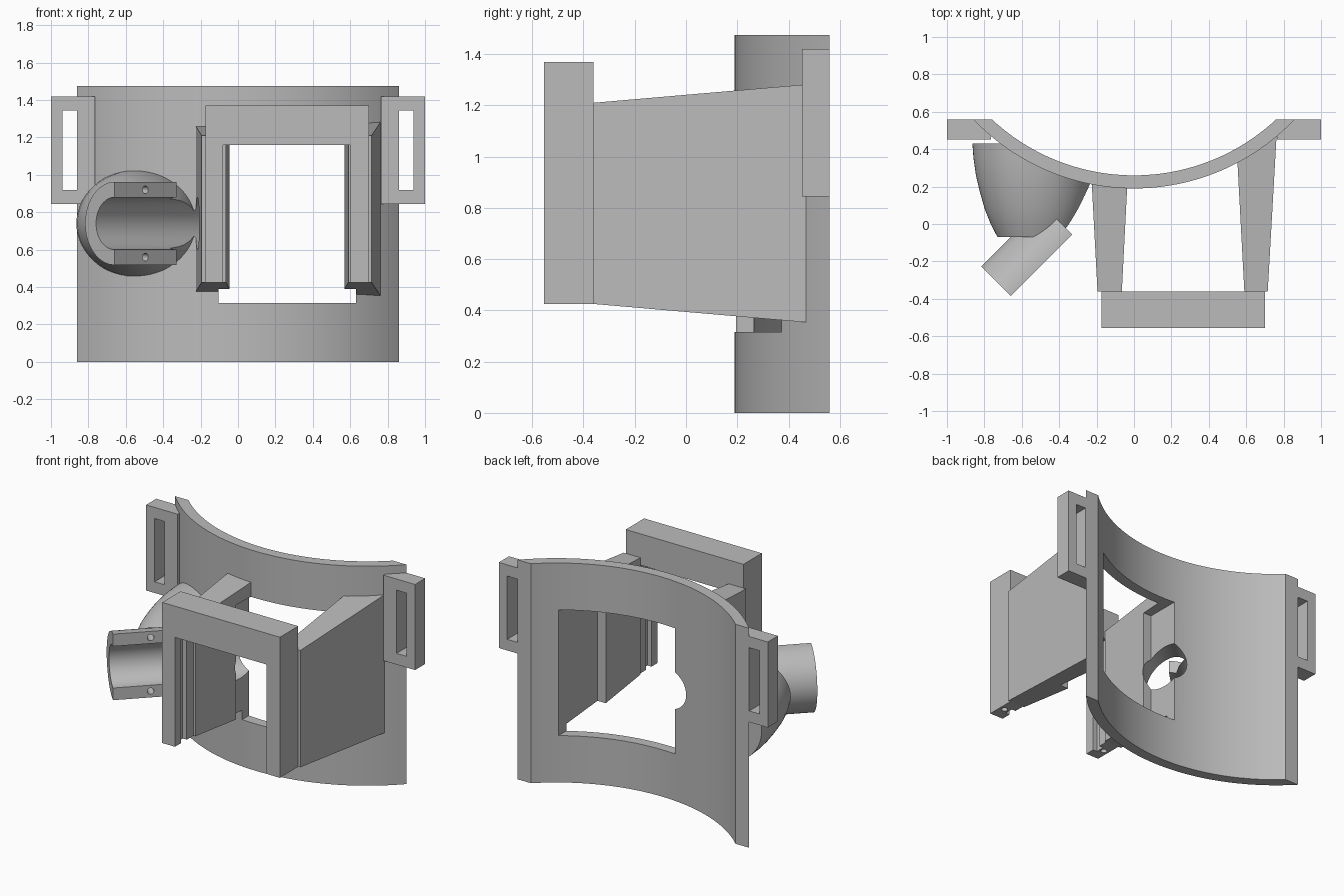
import bpy, bmesh
from math import sin, cos, asin, pi, sqrt
from mathutils import Vector

if "Cube" in bpy.data.objects:
    bpy.data.objects.remove(bpy.data.objects["Cube"], do_unlink=True)

grey = bpy.data.materials.new("plain grey")
grey.use_nodes = True
grey.diffuse_color = (0.5, 0.5, 0.5, 1)
grey.node_tree.nodes["Principled BSDF"].inputs["Base Color"].default_value = grey.diffuse_color


def loft(name, rings):
    """Closed solid through matching rings of points, capped at both ends."""
    bm = bmesh.new()
    loops = [[bm.verts.new(p) for p in ring] for ring in rings]
    n = len(loops[0])
    for a, b in zip(loops, loops[1:]):
        for i in range(n):
            j = (i + 1) % n
            bm.faces.new((a[i], a[j], b[j], b[i]))
    bm.faces.new(loops[0])
    bm.faces.new(loops[-1])
    bmesh.ops.recalc_face_normals(bm, faces=bm.faces)
    mesh = bpy.data.meshes.new(name)
    bm.to_mesh(mesh)
    bm.free()
    mesh.materials.append(grey)
    obj = bpy.data.objects.new(name, mesh)
    bpy.context.collection.objects.link(obj)
    return obj


def upright(name, outline, z0, z1):
    return loft(name, [[(x, y, z) for x, y in outline] for z in (z0, z1)])


def box(name, x0, x1, y0, y1, z0, z1):
    return upright(name, [(x0, y0), (x1, y0), (x1, y1), (x0, y1)], z0, z1)


def rod(name, start, end, radius, sweep=2 * pi, n=48):
    """Cylinder between two points, or a half cylinder if sweep is pi."""
    start, end = Vector(start), Vector(end)
    along = (end - start).normalized()
    up = Vector((0, 0, 1)) if abs(along.z) < 0.9 else Vector((0, 1, 0))
    side = up.cross(along)
    count = n if sweep > 4 else n + 1
    ring = [radius * (cos(sweep * i / n) * up + sin(sweep * i / n) * side) for i in range(count)]
    return loft(name, [[c + p for p in ring] for c in (start, end)])


def cut(obj, cutter):
    """Subtract the cutter, then discard it."""
    cutter.hide_render = True
    mod = obj.modifiers.new("cut", "BOOLEAN")
    mod.operation, mod.solver, mod.object = "DIFFERENCE", "EXACT", cutter
    bpy.context.view_layer.objects.active = obj
    bpy.ops.object.modifier_apply(modifier=mod.name)
    bpy.data.objects.remove(cutter, do_unlink=True)


# Shared curve of the plate and the axis of the angled tube
R_OUT, R_IN, CY, BACK = 1.184, 1.114, 1.374, 0.56
HEIGHT, TUBE_Z = 1.475, 0.74


def tube_point(x, z=TUBE_Z):
    return Vector((x, x + 0.275, z))


def cut_bore(obj):
    cut(obj, rod("bore", tube_point(-0.8), tube_point(0.08), 0.14))


def cut_window(obj):
    cut(obj, box("window", -0.105, 0.63, 0.04, 0.8, 0.315, 1.16))


def cut_plate_curve(obj):
    cut(obj, rod("plate_curve", (0, CY, -0.5), (0, CY, 2), R_OUT - 0.01, n=192))


def arc(radius, n=48):
    a = asin(sqrt(radius ** 2 - (CY - BACK) ** 2) / radius)
    return [(radius * sin(a * (2 * i / n - 1)), CY - radius * cos(a * (2 * i / n - 1)))
            for i in range(n + 1)]


# Curved back plate
plate = upright("curved_plate", arc(R_OUT) + arc(R_IN)[::-1], 0, HEIGHT)
cut_window(plate)
cut_bore(plate)

# Slotted strap tabs on both sides
tabs = []
for side, label in ((1, "left"), (-1, "right")):
    xs = sorted((side * 0.765, side))
    tab = box(label + "_strap_tab", *xs, 0.452, BACK, 0.845, 1.42)
    xs = sorted((side * 0.862, side * 0.937))
    cut(tab, box("slot", *xs, 0.3, 0.7, 0.92, 1.345))
    tabs.append(tab)


# Tapered arms joining the plate to the front frame
def arm(name, front_x, back_x):
    rings = []
    for y, (x0, x1), z0, z1 in ((-0.36, front_x, 0.425, 1.21), (0.52, back_x, 0.349, 1.286)):
        rings.append([(x0, y, z0), (x1, y, z0), (x1, y, z1), (x0, y, z1)])
    obj = loft(name, rings)
    cut_plate_curve(obj)
    cut_window(obj)
    return obj


left_arm = arm("left_arm", (0.59, 0.715), (0.543, 0.765))
right_arm = arm("right_arm", (-0.195, -0.065), (-0.242, -0.02))
cut_bore(right_arm)

# Front frame: an inverted U with grooved legs and screw holes underneath
xz = [(-0.175, 0.425), (-0.08, 0.425), (-0.08, 1.16), (0.6, 1.16),
      (0.6, 0.425), (0.7, 0.425), (0.7, 1.37), (-0.175, 1.37)]
frame = loft("front_frame", [[(x, y, z) for x, z in xz] for y in (-0.555, -0.36)])
cut(frame, box("groove", -0.11, 0.63, -0.49, -0.43, 0.3, 1.16))
for x in (-0.14, 0.665):
    cut(frame, rod("screw_hole", (x, -0.46, 0.3), (x, -0.46, 0.52), 0.02, n=20))

# Oval bowl between the plate and the tube
profile = [(0.2, -0.07), (0.236, 0.0), (0.268, 0.08), (0.294, 0.17),
           (0.315, 0.26), (0.328, 0.35), (0.334, 0.43)]
bowl = loft("bowl", [[(-0.53 + r * cos(2 * pi * i / 64), y, TUBE_Z + 0.87 * r * sin(2 * pi * i / 64))
                      for i in range(64)] for r, y in profile])
cut_plate_curve(bowl)
cut_bore(bowl)

# Half-open tube with screw holes in its flat edges
tube = rod("half_tube", tube_point(-0.66), tube_point(-0.33), 0.222, sweep=pi)
cut_bore(tube)
for dz in (-0.18, 0.18):
    p = tube_point(-0.495, TUBE_Z + dz)
    d = Vector((0.06, -0.06, 0))
    cut(tube, rod("screw_hole", p + d, p - d, 0.021, n=20))

# Smooth curved faces, keep edges sharp
parts = [plate, left_arm, right_arm, frame, bowl, tube] + tabs
bpy.ops.object.select_all(action="DESELECT")
for obj in parts:
    obj.select_set(True)
bpy.context.view_layer.objects.active = plate
bpy.ops.object.shade_smooth_by_angle(angle=0.5)
